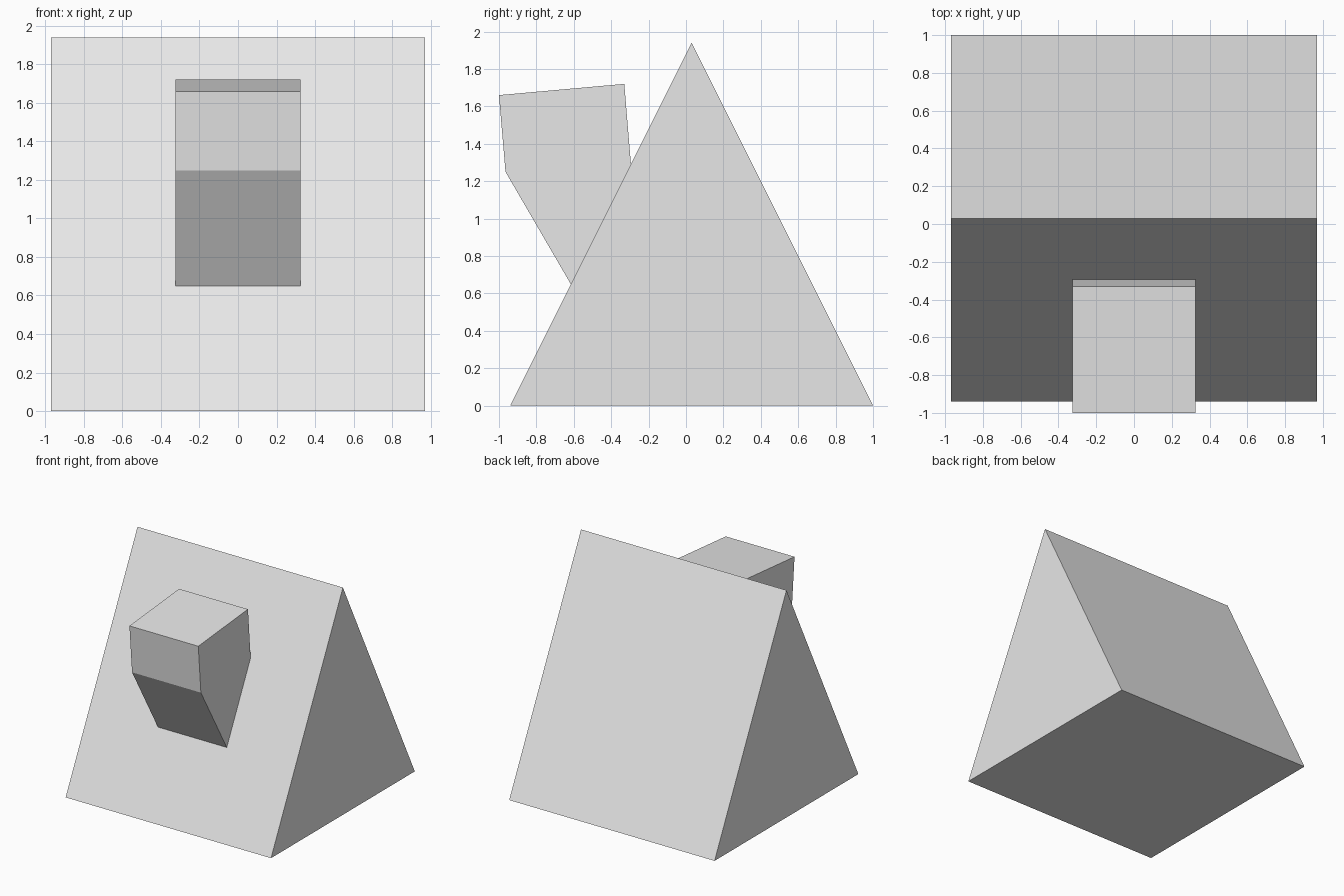
import bpy
import bmesh

cube = bpy.data.objects.get("Cube")
if cube:
    bpy.data.objects.remove(cube, do_unlink=True)

# Single plain grey
grey = bpy.data.materials.new("plain_grey")
grey.use_nodes = True
colour = (0.8, 0.8, 0.8, 1.0)
grey.diffuse_color = colour
grey.node_tree.nodes["Principled BSDF"].inputs["Base Color"].default_value = colour


def extrude_profile(name, profile, half_width):
    """Make a solid from a side profile of (y, z) points, centred on x = 0."""
    bm = bmesh.new()
    face = bm.faces.new([bm.verts.new((-half_width, y, z)) for y, z in profile])
    result = bmesh.ops.extrude_face_region(bm, geom=[face], use_keep_orig=True)
    moved = [v for v in result["geom"] if isinstance(v, bmesh.types.BMVert)]
    bmesh.ops.translate(bm, verts=moved, vec=(2 * half_width, 0, 0))
    bmesh.ops.recalc_face_normals(bm, faces=bm.faces)
    mesh = bpy.data.meshes.new(name)
    bm.to_mesh(mesh)
    bm.free()
    mesh.materials.append(grey)
    obj = bpy.data.objects.new(name, mesh)
    bpy.context.collection.objects.link(obj)
    return obj


# Triangular wedge body
extrude_profile("wedge_body", [(-0.94, 0), (1.0, 0), (0.03, 1.94)], 0.97)

# Angled block on the front slope, its root sunk slightly into the body
extrude_profile("front_block", [(-1.0, 1.66), (-0.965, 1.25), (-0.59, 0.605),
                                (-0.287, 1.2), (-0.33, 1.72)], 0.325)
